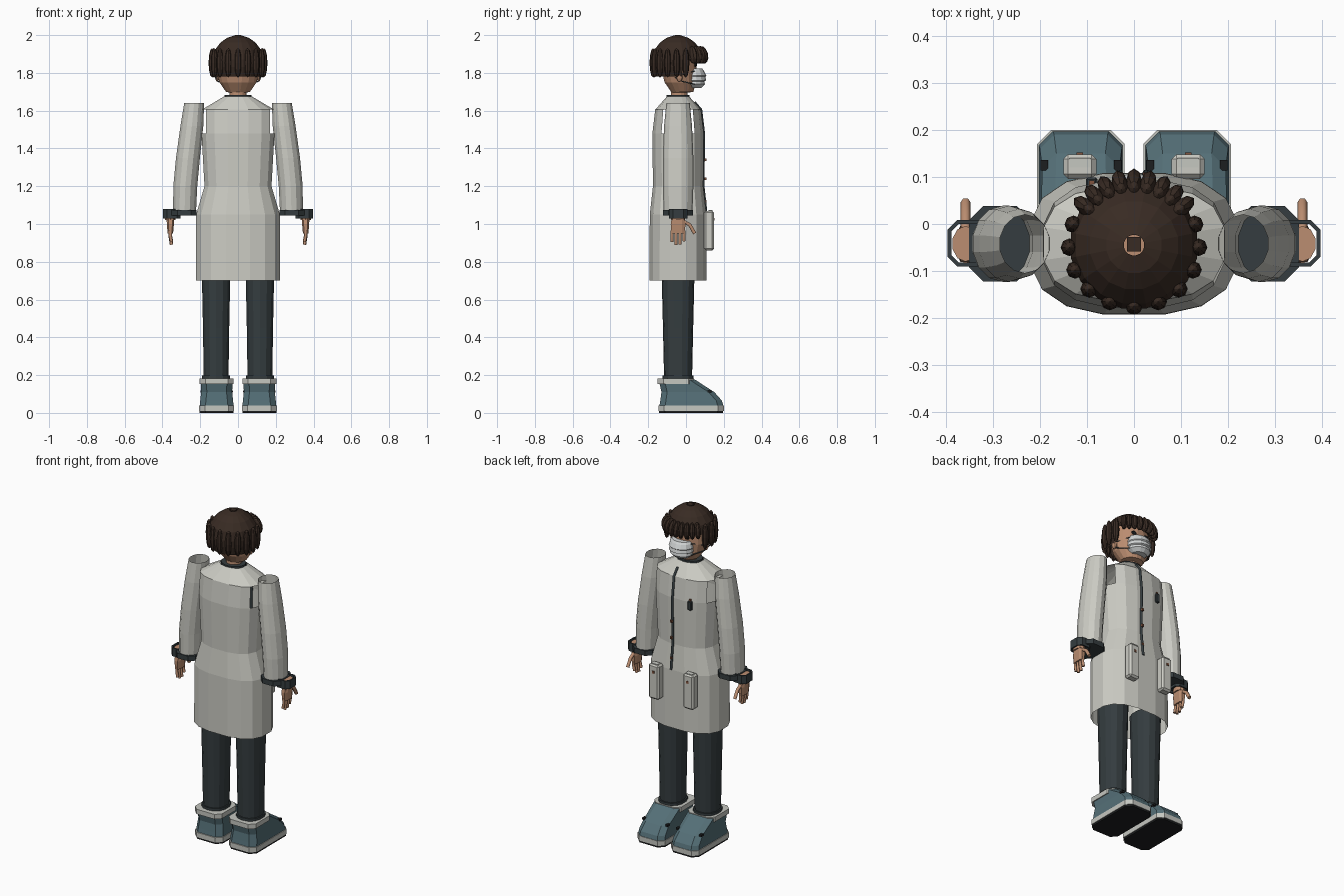
import bpy, bmesh, math
from mathutils import Vector

cube = bpy.data.objects.get("Cube")
if cube:
    bpy.data.objects.remove(cube, do_unlink=True)


def material(name, r, g, b):
    m = bpy.data.materials.new(name)
    m.use_nodes = True
    m.diffuse_color = (r, g, b, 1)
    for node in m.node_tree.nodes:
        if node.type == 'BSDF_PRINCIPLED':
            node.inputs["Base Color"].default_value = (r, g, b, 1)
            node.inputs["Roughness"].default_value = 0.8
    return m


COAT = material("coat_white", 0.60, 0.60, 0.55)
DARK = material("charcoal_cloth", 0.035, 0.046, 0.050)
BLUE = material("shoe_blue", 0.09, 0.16, 0.185)
TRIM = material("shoe_trim", 0.56, 0.57, 0.53)
BLACK = material("sole_black", 0.012, 0.013, 0.014)
SKIN = material("skin", 0.50, 0.27, 0.165)
HAIR = material("hair_brown", 0.040, 0.024, 0.017)
MASK = material("mask_white", 0.66, 0.68, 0.68)
BROWN = material("button_brown", 0.22, 0.09, 0.05)


def finish(name, bm, mat):
    bmesh.ops.recalc_face_normals(bm, faces=bm.faces)
    mesh = bpy.data.meshes.new(name)
    bm.to_mesh(mesh)
    bm.free()
    mesh.materials.append(mat)
    ob = bpy.data.objects.new(name, mesh)
    bpy.context.collection.objects.link(ob)
    return ob


def bridge(name, rings, mat, caps=True, drop=None):
    """Skin a stack of point rings; drop removes faces by their centre."""
    bm = bmesh.new()
    loops = [[bm.verts.new(p) for p in ring] for ring in rings]
    n = len(loops[0])
    for a, b in zip(loops, loops[1:]):
        for i in range(n):
            j = (i + 1) % n
            bm.faces.new((a[i], a[j], b[j], b[i]))
    if caps:
        bm.faces.new(loops[0][::-1])
        bm.faces.new(loops[-1])
    if drop:
        gone = [f for f in bm.faces if drop(f.calc_center_median())]
        bmesh.ops.delete(bm, geom=gone, context='FACES')
    return finish(name, bm, mat)


def oval(cx, cy, z, rx, ry, n=16, power=2.0):
    ring = []
    for i in range(n):
        a = (i + 0.5) * math.tau / n
        c, s = math.cos(a), math.sin(a)
        e = 2 / power
        ring.append((cx + rx * math.copysign(abs(c) ** e, c),
                     cy + ry * math.copysign(abs(s) ** e, s), z))
    return ring


def octagon(cx, y0, y1, half, z, cut=0.03):
    """Rectangle in plan with cut corners."""
    x0, x1 = cx - half, cx + half
    return [(x0 + cut, y0, z), (x1 - cut, y0, z), (x1, y0 + cut, z), (x1, y1 - cut, z),
            (x1 - cut, y1, z), (x0 + cut, y1, z), (x0, y1 - cut, z), (x0, y0 + cut, z)]


def block(name, centre, size, mat, bevel=0.0):
    bm = bmesh.new()
    bmesh.ops.create_cube(bm, size=1)
    bmesh.ops.scale(bm, vec=size, verts=bm.verts)
    if bevel:
        bmesh.ops.bevel(bm, geom=bm.edges[:], offset=bevel, segments=1, affect='EDGES')
    ob = finish(name, bm, mat)
    ob.location = centre
    return ob


def lump(name, centre, size, mat, turn=(0, 0, 0)):
    bm = bmesh.new()
    bmesh.ops.create_uvsphere(bm, u_segments=8, v_segments=6, radius=1)
    bmesh.ops.scale(bm, vec=size, verts=bm.verts)
    ob = finish(name, bm, mat)
    ob.location, ob.rotation_euler = centre, turn
    return ob


def tube(name, points, radius, mat):
    curve = bpy.data.curves.new(name, 'CURVE')
    curve.dimensions = '3D'
    curve.bevel_depth, curve.bevel_resolution = radius, 1
    curve.use_fill_caps = True
    spline = curve.splines.new('POLY')
    spline.points.add(len(points) - 1)
    for p, co in zip(spline.points, points):
        p.co = (*co, 1)
    curve.materials.append(mat)
    ob = bpy.data.objects.new(name, curve)
    bpy.context.collection.objects.link(ob)
    return ob


# Coat body with open armholes and an open hem
CY = -0.042
body = [(0.70, 0.225, 0.153), (1.05, 0.225, 0.152), (1.20, 0.18, 0.135),
        (1.48, 0.196, 0.138), (1.605, 0.195, 0.123), (1.675, 0.075, 0.06)]
bridge("coat_body", [oval(0, CY, z, rx, ry, 16, 2.6) for z, rx, ry in body], COAT,
       caps=False, drop=lambda c: 1.48 < c.z < 1.6 and abs(c.x) > 0.16)
bridge("collar", [oval(0, CY, z, r, r * 0.85) for z, r in ((1.64, 0.072), (1.683, 0.072))], DARK)

# Zip, buttons, pen and pockets on the chest side
tube("zip", [(0.025, CY + ry * 0.985, z) for z, rx, ry in body[1:5]] + [(0.025, 0.045, 1.645)], 0.008, DARK)
for z in (1.12, 1.24, 1.34):
    block("coat_button", (0.025, 0.103, z), (0.012, 0.012, 0.014), BROWN)
block("pen_clip", (-0.09, 0.085, 1.46), (0.025, 0.028, 0.055), DARK, 0.004)
block("pen_cap", (-0.09, 0.085, 1.492), (0.012, 0.014, 0.012), BROWN)

# Head and hair
head = [(1.62, 0.045, 0.045, -0.04), (1.695, 0.045, 0.045, -0.035), (1.70, 0.065, 0.06, -0.02),
        (1.75, 0.10, 0.085, -0.03), (1.80, 0.112, 0.092, -0.035), (1.90, 0.105, 0.09, -0.035)]
bridge("head", [oval(0, cy, z, rx, ry) for z, rx, ry, cy in head], SKIN)
cap = [(1.78, 0.122), (1.83, 0.135), (1.87, 0.137), (1.92, 0.126),
       (1.96, 0.095), (1.985, 0.06), (1.997, 0.022)]
bridge("hair_cap", [oval(0, -0.045, z, r, r) for z, r in cap], HAIR, caps=False,
       drop=lambda c: c.z < 1.86 and c.y > 0.0)
block("hair_crown", (0, -0.043, 1.993), (0.03, 0.03, 0.014), HAIR)
for i in range(11):
    a = math.radians(-200 + i * 22)
    lump("hair_lock", (0.137 * math.cos(a), -0.045 + 0.129 * math.sin(a), 1.853),
         (0.019, 0.019, 0.078), HAIR)
for i in range(9):
    a = math.radians(38 + i * 13)
    lump("fringe_lock", (0.13 * math.cos(a), -0.045 + 0.132 * math.sin(a), 1.895),
         (0.03, 0.018, 0.048), HAIR, (0, -0.25, a))

# Face mask with pleats
pleats = [(1.72, 0.045, 0.04), (1.74, 0.068, 0.06), (1.755, 0.066, 0.057), (1.76, 0.073, 0.067),
          (1.78, 0.071, 0.062), (1.785, 0.074, 0.068), (1.81, 0.068, 0.055), (1.822, 0.06, 0.046)]
bridge("face_mask", [oval(0, 0.04, z, rx, ry, 14) for z, rx, ry in pleats], MASK)

# Everything that comes in pairs
for side, s in (("left", 1), ("right", -1)):
    lump(side + "_eye", (s * 0.042, 0.05, 1.843), (0.018, 0.008, 0.011), BLACK)
    lump(side + "_ear", (s * 0.11, -0.035, 1.785), (0.012, 0.02, 0.032), SKIN)
    tube(side + "_mask_strap", [(s * 0.065, 0.045, 1.81), (s * 0.112, -0.02, 1.79), (s * 0.118, -0.06, 1.775),
                                (s * 0.108, -0.02, 1.755), (s * 0.065, 0.045, 1.74)], 0.003, DARK)

    # Sleeve, open at both ends
    sleeve = [(1.64, 0.232, 0.054, 0.062), (1.52, 0.244, 0.062, 0.074), (1.35, 0.265, 0.065, 0.081),
              (1.20, 0.279, 0.065, 0.081), (1.06, 0.283, 0.062, 0.076)]
    bridge(side + "_sleeve", [oval(s * x, CY, z, rx, ry, 14) for z, x, rx, ry in sleeve], COAT, caps=False)

    # Cuff: a band round the sleeve and a hollow wrist loop
    bridge(side + "_cuff", [octagon(s * 0.285, -0.122, 0.038, 0.066, z) for z in (1.045, 1.075)], DARK)
    loop = [octagon(s * 0.35, -0.09 + d, 0.008 - d, 0.046 - d, z, 0.02 - d * 0.5)
            for d, z in ((0, 1.03), (0, 1.08), (0.008, 1.08), (0.008, 1.03), (0, 1.03))]
    bridge(side + "_wrist_loop", loop, DARK, caps=False)

    # Hand
    hx = s * 0.358
    bridge(side + "_wrist", [oval(hx, CY, z, 0.029, 0.038, 10) for z in (1.02, 1.072)], SKIN)
    palm = [(0.95, 0.015, 0.038), (1.0, 0.02, 0.041), (1.04, 0.021, 0.033)]
    bridge(side + "_palm", [oval(hx, CY, z, rx, ry, 8, 3) for z, rx, ry in palm], SKIN)
    for i, tip in enumerate((0.905, 0.89, 0.892, 0.91)):
        y = -0.074 + i * 0.021
        tube(side + "_finger", [(hx, y, 0.965), (hx, y, (0.965 + tip) / 2), (hx - s * 0.006, y, tip)], 0.0088, SKIN)
    tube(side + "_thumb", [(hx, -0.015, 1.015), (hx, 0.02, 0.995), (hx, 0.046, 0.95)], 0.0105, SKIN)

    # Coat pocket
    block(side + "_pocket", (s * 0.115, 0.122, 0.965), (0.07, 0.052, 0.21), COAT, 0.01)
    block(side + "_pocket_rim", (s * 0.115, 0.13, 1.07), (0.045, 0.02, 0.006), TRIM)
    block(side + "_pocket_button", (s * 0.115, 0.149, 1.025), (0.014, 0.006, 0.014), BROWN)

    # Trouser leg and turn-up
    lx = s * 0.116
    leg = [(0.18, 0.067, 0.074), (0.45, 0.071, 0.08), (0.78, 0.078, 0.088)]
    bridge(side + "_leg", [oval(lx, CY, z, rx, ry, 14, 2.3) for z, rx, ry in leg], DARK)
    bridge(side + "_turn_up", [oval(lx, CY, z, 0.075, 0.082, 14, 2.3) for z in (0.18, 0.197)], DARK)

    # Shoe: sole, rim, sloping upper, padded collar
    fx = s * 0.113
    bridge(side + "_sole", [octagon(fx, -0.142, 0.197, 0.09, z) for z in (0.0, 0.011)], BLACK)
    bridge(side + "_sole_rim", [octagon(fx, -0.146, 0.2, 0.093, z) for z in (0.011, 0.04)], TRIM)
    upper = [(0.04, -0.14, 0.197, 0.089), (0.065, -0.136, 0.19, 0.087), (0.11, -0.13, 0.15, 0.082),
             (0.155, -0.14, 0.08, 0.084), (0.178, -0.145, 0.045, 0.084)]
    bridge(side + "_shoe_upper", [octagon(fx, a, b, w, z) for z, a, b, w in upper], BLUE)
    bridge(side + "_shoe_collar", [octagon(fx, -0.15, 0.043, 0.09, z) for z in (0.153, 0.182)], TRIM)
    for k in (-1, 1):
        block(side + "_shoe_eyelet", (fx + k * 0.078, 0.125, 0.113), (0.016, 0.022, 0.012), BLACK)
